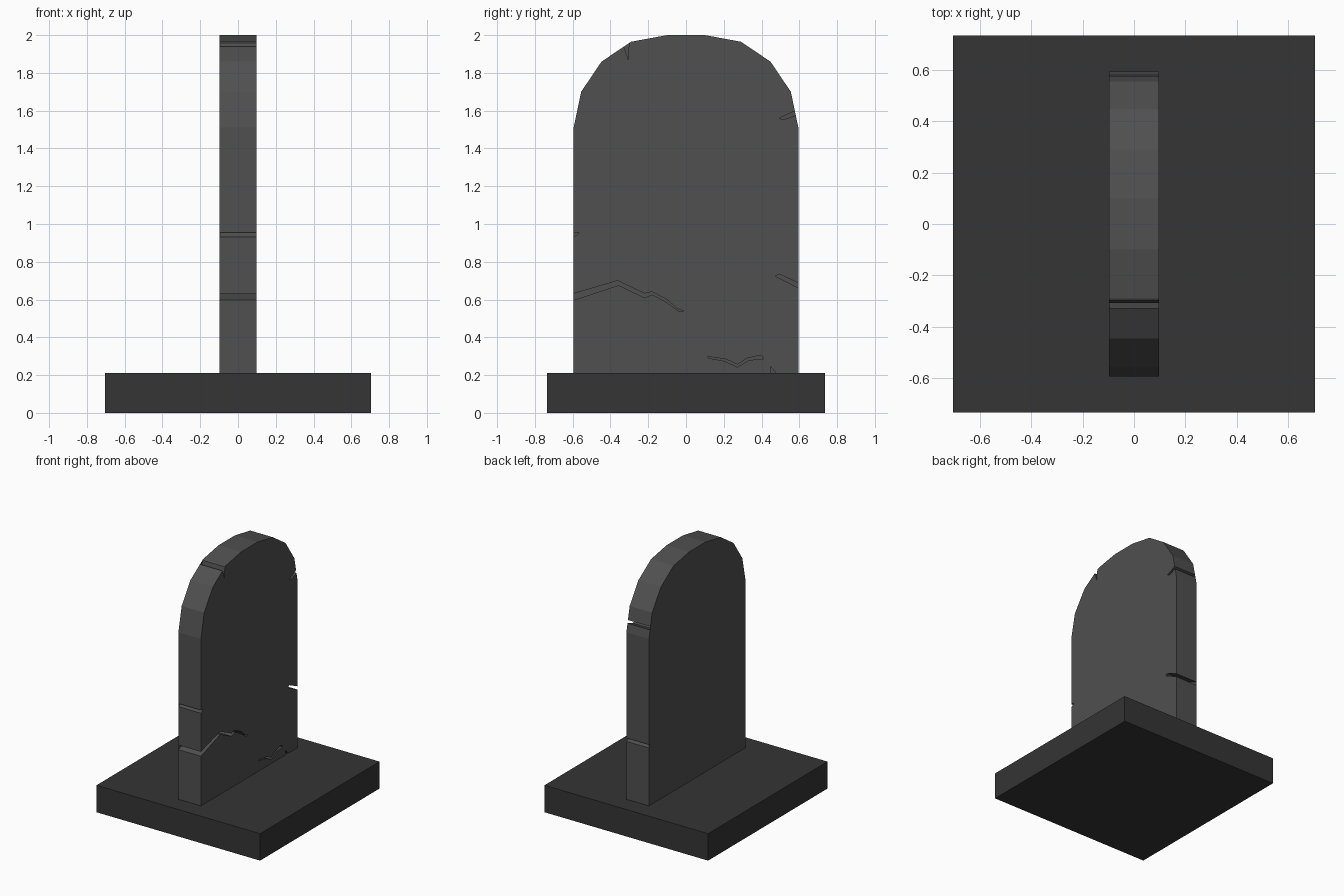
import bpy, bmesh

if "Cube" in bpy.data.objects:
    bpy.data.objects.remove(bpy.data.objects["Cube"])

HALF_T = 0.097  # half thickness of the slab


def material(name, grey):
    m = bpy.data.materials.new(name)
    m.diffuse_color = (grey, grey, grey, 1)
    m.use_nodes = True
    m.node_tree.nodes["Principled BSDF"].inputs["Base Color"].default_value = m.diffuse_color
    return m


def prisms(name, outlines, x0, x1):
    """Extrude (y, z) outlines along x into one object."""
    bm = bmesh.new()
    for pts in outlines:
        face = bm.faces.new([bm.verts.new((x0, y, z)) for y, z in pts])
        ext = bmesh.ops.extrude_face_region(bm, geom=[face], use_keep_orig=True)
        verts = [v for v in ext["geom"] if isinstance(v, bmesh.types.BMVert)]
        bmesh.ops.translate(bm, verts=verts, vec=(x1 - x0, 0, 0))
    bmesh.ops.recalc_face_normals(bm, faces=bm.faces)
    mesh = bpy.data.meshes.new(name)
    bm.to_mesh(mesh)
    bm.free()
    ob = bpy.data.objects.new(name, mesh)
    bpy.context.collection.objects.link(ob)
    return ob


# Square plinth
bpy.ops.mesh.primitive_cube_add(size=1, location=(0, 0, 0.105))
base = bpy.context.object
base.name = "base"
base.scale = (1.41, 1.47, 0.21)
base.data.materials.append(material("dark_stone", 0.035))

# Round-topped slab
half = [(0.595, 0.21), (0.595, 1.51), (0.555, 1.70), (0.447, 1.86), (0.29, 1.965), (0.10, 2.0)]
outline = half + [(-y, z) for y, z in reversed(half)]
slab = prisms("slab", [outline], -HALF_T, HALF_T)
slab.data.materials.append(material("stone", 0.08))

# Cracks cut from the face and edges, leaving the back face whole
cracks = [
    [(-0.34, 1.97), (-0.327, 1.935), (-0.304, 1.865), (-0.308, 1.915), (-0.292, 1.99)],
    [(0.62, 1.625), (0.578, 1.60), (0.494, 1.56), (0.515, 1.552), (0.62, 1.59)],
    [(-0.61, 0.955), (-0.563, 0.956), (-0.59, 0.933), (-0.61, 0.93)],
    [(-0.61, 0.627), (-0.362, 0.70), (-0.22, 0.632), (-0.18, 0.641), (-0.10, 0.60),
     (-0.045, 0.55), (-0.012, 0.54), (-0.04, 0.539), (-0.103, 0.586), (-0.177, 0.626),
     (-0.22, 0.61), (-0.357, 0.676), (-0.61, 0.592)],
    [(0.61, 0.68), (0.494, 0.735), (0.473, 0.724), (0.61, 0.654)],
    [(0.114, 0.298), (0.21, 0.285), (0.272, 0.256), (0.325, 0.29), (0.40, 0.306),
     (0.41, 0.285), (0.335, 0.28), (0.272, 0.242), (0.203, 0.275), (0.118, 0.29)],
    [(0.446, 0.248), (0.485, 0.20), (0.453, 0.20)],
]
cutter = prisms("crack_cutter", cracks, -HALF_T + 0.001, HALF_T + 0.1)
cutter.hide_render = True

mod = slab.modifiers.new("cracks", "BOOLEAN")
mod.operation = "DIFFERENCE"
mod.solver = "EXACT"
mod.object = cutter
bpy.context.view_layer.objects.active = slab
bpy.ops.object.modifier_apply(modifier=mod.name)
bpy.data.objects.remove(cutter)
